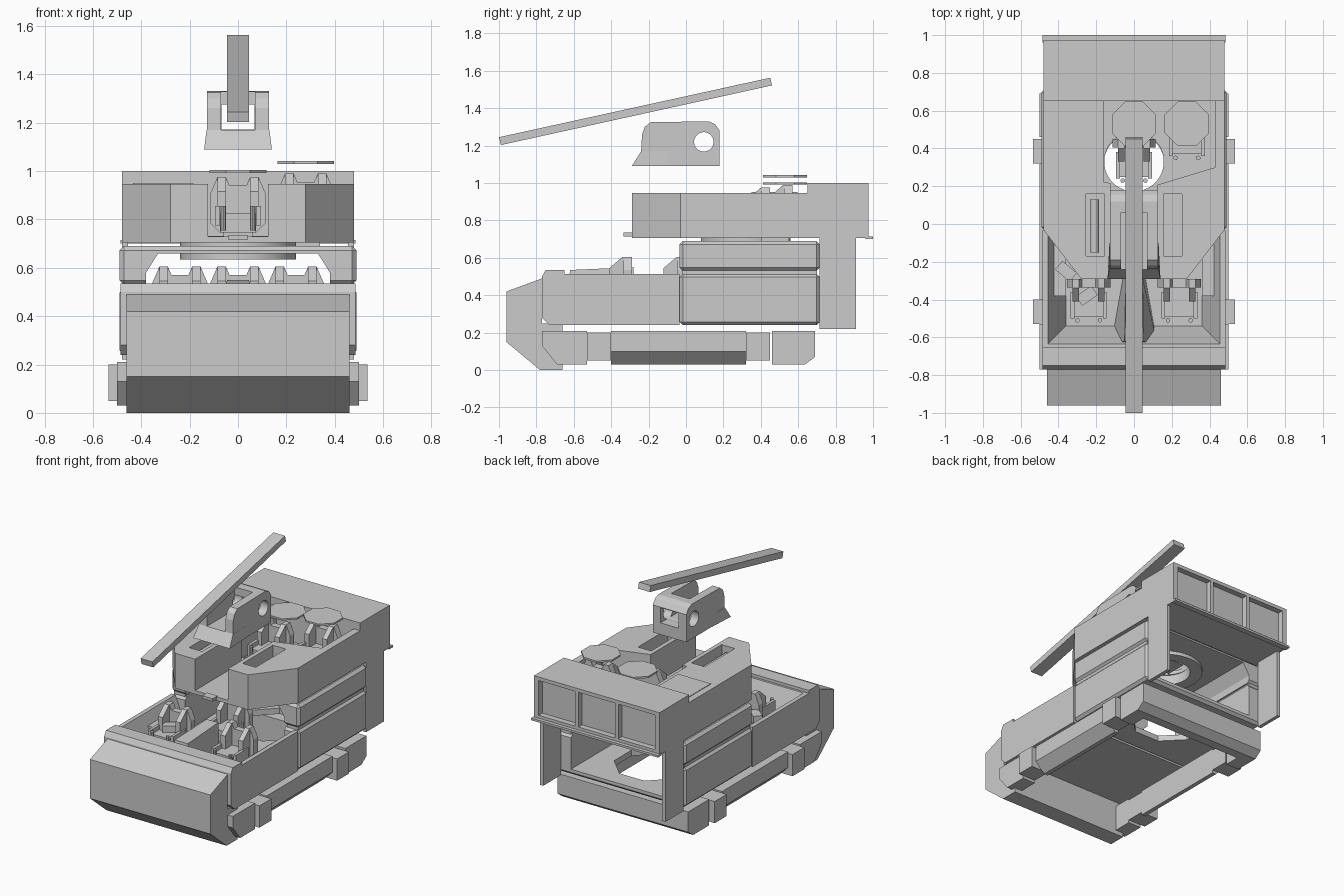
import bpy, bmesh, math
from mathutils import Matrix, Vector

if "Cube" in bpy.data.objects:
    bpy.data.objects.remove(bpy.data.objects["Cube"])

grey = bpy.data.materials.new("plain grey")
grey.diffuse_color = (0.6, 0.6, 0.6, 1)
grey.use_nodes = True
grey.node_tree.nodes["Principled BSDF"].inputs["Base Color"].default_value = grey.diffuse_color


def finish(name, bm):
    bmesh.ops.recalc_face_normals(bm, faces=bm.faces)
    me = bpy.data.meshes.new(name)
    bm.to_mesh(me)
    bm.free()
    ob = bpy.data.objects.new(name, me)
    me.materials.append(grey)
    bpy.context.collection.objects.link(ob)
    return ob


def loft(name, low, high):
    """Closed solid between two matching 3D outlines."""
    bm = bmesh.new()
    a = [bm.verts.new(p) for p in low]
    b = [bm.verts.new(p) for p in high]
    n = len(a)
    bm.faces.new(a)
    bm.faces.new(b[::-1])
    for i in range(n):
        bm.faces.new((a[i], a[(i + 1) % n], b[(i + 1) % n], b[i]))
    return finish(name, bm)


def prism(name, pts, axis, lo, hi):
    """Outline extruded along an axis: x uses (y,z), y uses (x,z), z uses (x,y)."""
    put = {'x': lambda p, t: (t, p[0], p[1]), 'y': lambda p, t: (p[0], t, p[1]),
           'z': lambda p, t: (p[0], p[1], t)}[axis]
    return loft(name, [put(p, lo) for p in pts], [put(p, hi) for p in pts])


def box(name, x0, x1, y0, y1, z0, z1):
    return prism(name, [(x0, y0), (x1, y0), (x1, y1), (x0, y1)], 'z', z0, z1)


def disc(name, u, v, r, n, axis, lo, hi):
    turn = math.pi / n
    pts = [(u + r * math.cos(turn + 2 * turn * i), v + r * math.sin(turn + 2 * turn * i)) for i in range(n)]
    return prism(name, pts, axis, lo, hi)


def apply_mod(ob, mod):
    bpy.context.view_layer.objects.active = ob
    bpy.ops.object.modifier_apply(modifier=mod.name)


def bevel(ob, width):
    m = ob.modifiers.new("bevel", 'BEVEL')
    m.width, m.segments = width, 1
    apply_mod(ob, m)
    return ob


def cut(ob, *cutters):
    for c in cutters:
        m = ob.modifiers.new("cut", 'BOOLEAN')
        m.operation, m.solver, m.object = 'DIFFERENCE', 'EXACT', c
        apply_mod(ob, m)
        bpy.data.objects.remove(c)
    return ob


def smooth(ob):
    bpy.ops.object.select_all(action='DESELECT')
    ob.select_set(True)
    bpy.context.view_layer.objects.active = ob
    bpy.ops.object.shade_smooth_by_angle(angle=math.radians(30))


def tilt(ob, centre, angle, axis):
    c = Vector(centre)
    ob.data.transform(Matrix.Translation(c) @ Matrix.Rotation(angle, 4, axis) @ Matrix.Translation(-c))


def seat(name, x, y, z):
    """Crew bucket seat facing the front; y is the back of the seat, z its top."""
    box(name + "_cushion", x - .075, x + .075, y - .2, y - .03, z - .23, z - .15)
    right = [(.075, z - .23), (.115, z - .19), (.115, z - .07), (.085, z), (.05, z), (.035, z - .035)]
    outline = [(x + u, v) for u, v in right] + [(x - u, v) for u, v in right[::-1]]
    prism(name + "_back", outline, 'y', y - .045, y)
    box(name + "_pedestal", x - .06, x + .06, y - .17, y - .02, z - .31, z - .22)
    for s in (-1, 1):
        prism(name + "_wing", [(y - .12, z - .2), (y - .02, z - .2), (y - .02, z), (y - .05, z), (y - .12, z - .06)],
              'x', x + s * .05, x + s * .085)
        box(name + "_armrest", x + s * .075, x + s * .095, y - .21, y - .07, z - .2, z - .12)
        smooth(disc(name + "_grip", x + s * .06, y - .22, .012, 10, 'z', z - .22, z - .12))


# Nose block
prism("nose", [(-.96, .15), (-.96, .42), (-.77, .49), (-.77, .25), (-.66, .25), (-.66, 0), (-.78, 0)], 'x', -.46, .46)

# Lower chassis frame with side skirts
for s in (-1, 1):
    prism("skirt_middle", [(s * .5, .21), (s * .5, .10), (s * .43, .03), (s * .4, .03), (s * .4, .21)], 'y', -.4, .32)
    prism("skirt_front", [(-.77, .21), (-.77, .13), (-.69, .03), (-.53, .03), (-.53, .21)], 'x', s * .4, s * .5)
    prism("skirt_rear", [(.69, .21), (.69, .07), (.635, .03), (.46, .03), (.46, .21)], 'x', s * .4, s * .5)
    for y in (-.53, .32):
        box("skirt_block", s * .4, s * .535, y, y + .13, .05, .2)
prism("rear_beam", [(.69, .21), (.69, .07), (.635, .03), (.57, .03), (.57, .21)], 'x', -.4, .4)

# Front crew tub with sloped interior
tub = prism("front_tub", [(-.77, .28), (-.73, .24), (-.035, .24), (-.035, .515), (-.65, .515), (-.65, .535),
                          (-.75, .535), (-.77, .5)], 'x', -.485, .485)
cav_low = [(-.36, -.54, .28), (.36, -.54, .28), (.36, .1, .28), (-.36, .1, .28)]
cav_high = [(-.465, -.645, .54), (.465, -.645, .54), (.465, .1, .54), (-.465, .1, .54)]
cut(tub, loft("cavity", cav_low, cav_high))
loft("centre_console", [(-.125, -.645, .27), (.125, -.645, .27), (.06, -.28, .27), (-.06, -.28, .27)],
     [(-.05, -.62, .535), (.05, -.62, .535), (.045, -.28, .55), (-.045, -.28, .55)])
for s in (-1, 1):
    box("side_shelf", s * .36, s * .43, -.38, -.1, .28, .44)
    seat("front_seat", s * .24, -.29, .605)
seat("middle_seat", 0, .0, .605)
for c, a in (((-.36, -.25, .47), -.7), ((-.25, -.38, .47), .6)):
    tilt(box("control_unit", c[0] - .05, c[0] + .05, c[1] - .03, c[1] + .03, .44, .5), c, a, 'Z')


# Middle hull: two bevelled bands around an open passage
def passage():
    return prism("passage", [(-.38, .28), (.38, .28), (.38, .58), (.33, .66), (-.33, .66), (-.38, .58)], 'y', -.3, 1)


cut(bevel(box("hull_lower", -.49, .49, -.035, .715, .24, .515), .018), passage(),
    disc("floor_hole", 0, .36, .25, 8, 'z', .1, .4))
cut(bevel(box("hull_upper", -.49, .49, -.035, .715, .53, .69), .018), passage(),
    disc("roof_hole", 0, .32, .238, 32, 'z', .5, .8))
for s in (-1, 1):
    box("hull_groove", s * .39, s * .475, -.02, .70, .5, .545)
    box("rear_side_panel", s * .455, s * .48, .715, .91, .22, .71)

# Turret ring
ring = cut(disc("turret_ring", 0, .32, .24, 32, 'z', .635, .715), disc("bore", 0, .32, .16, 32, 'z', .5, .8))
smooth(ring)

# Turret body
turret = prism("turret", [(-.48, .66), (-.48, -.03), (-.28, -.29), (.28, -.29), (.48, -.03), (.48, .66)], 'z', .705, .947)
cut(turret, box("gun_slot", -.125, .125, -.4, .3, .73, 1.1),
    prism("crew_bay", [(-.16, .655), (-.16, .22), (.1, .2), (.43, .3), (.43, .655)], 'z', .731, 1.1),
    disc("basket_hole", 0, .33, .158, 32, 'z', .6, .8),
    *[box("roof_slot", s * .205 - .05, s * .205 + .05, -.17, .16, .83, 1.1) for s in (-1, 1)])
bustle = box("turret_bustle", -.48, .48, .65, .975, .705, 1.0)
cut(bustle, *[box("rear_recess", x - .14, x + .14, .935, 1.1, .735, .975) for x in (-.305, 0, .305)])
box("bustle_lip", -.485, .485, .96, 1.0, .7, .715)
box("roof_panel", -.435, -.185, .35, .595, .94, .951)
box("slot_tongue", -.04, .04, -.335, -.28, .715, .735)

# Stowed rounds in the left roof slot
for y in (-.15, -.01):
    smooth(disc("stowed_round", -.21, .89, .025, 12, 'y', y, y + .14))

# Turret seats and floating hatches
seat("gunner_seat", 0, .45, .975)
seat("commander_seat", .28, .57, .99)
disc("gunner_hatch", 0, .53, .127, 8, 'z', .992, 1.004)
disc("commander_hatch", .28, .53, .127, 8, 'z', 1.03, 1.042)

# Gun mantlet: slotted trunnion cheeks joined by a rear bridge
profile = [(-.29, 1.09), (-.24, 1.17), (-.235, 1.26), (-.22, 1.3), (-.19, 1.325), (.12, 1.33),
           (.155, 1.315), (.18, 1.28), (.18, 1.09)]
mantlet = prism("gun_mantlet", profile, 'x', -.128, .128)
cut(mantlet, disc("trunnion_hole", .095, 1.22, .052, 24, 'x', -.3, .3),
    box("top_slot", -.07, .07, -.5, .06, 1.17, 1.5), box("barrel_hole", -.069, .069, 0, .4, 1.171, 1.275))
for s in (-1, 1):
    loft("mantlet_flare", [(s * .1, -.29, 1.09), (s * .14, -.29, 1.09), (s * .13, -.1, 1.09), (s * .1, -.1, 1.09)],
         [(s * .1, -.24, 1.17), (s * .13, -.24, 1.17), (s * .128, -.1, 1.17), (s * .1, -.1, 1.17)])

# Gun barrel
prism("gun_barrel", [(-1, 1.245), (-.99, 1.203), (.46, 1.522), (.45, 1.563)], 'x', -.045, .045)
